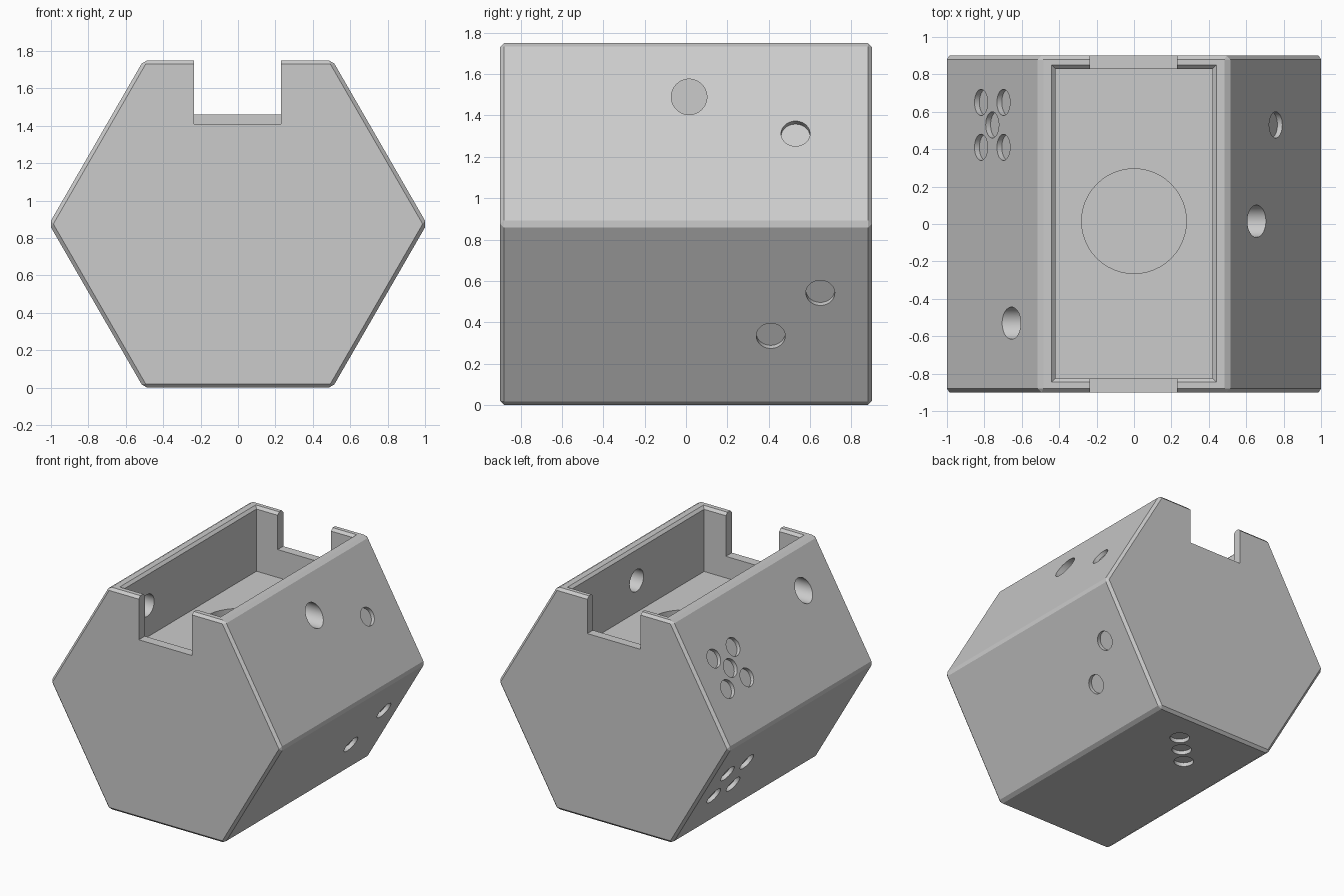
import bpy, bmesh, math
from mathutils import Vector, Matrix

if "Cube" in bpy.data.objects:
    bpy.data.objects.remove(bpy.data.objects["Cube"], do_unlink=True)

APOTHEM, HALF_LEN, BEVEL = 0.875, 0.9, 0.02
TOP = 2 * APOTHEM
PIP_R, PIP_DEPTH, PIP_STEP, PIP_Y = 0.07, 0.03, 0.12, 0.53
FLOOR = 1.24

grey = bpy.data.materials.new("plain grey")
grey.use_nodes = True
colour = (0.6, 0.6, 0.6, 1)
grey.diffuse_color = colour
grey.node_tree.nodes["Principled BSDF"].inputs["Base Color"].default_value = colour


def make_object(name, bm):
    bmesh.ops.recalc_face_normals(bm, faces=bm.faces)
    mesh = bpy.data.meshes.new(name)
    bm.to_mesh(mesh)
    bm.free()
    mesh.materials.append(grey)
    obj = bpy.data.objects.new(name, mesh)
    bpy.context.collection.objects.link(obj)
    return obj


def box(name, low, high, flare=0):
    """Box between two corners; flare widens its upper face."""
    bm = bmesh.new()
    bmesh.ops.create_cube(bm, size=1)
    low, high = Vector(low), Vector(high)
    for v in bm.verts:
        up = v.co.z > 0
        out = Vector((math.copysign(flare, v.co.x), math.copysign(flare, v.co.y), 0))
        v.co = (low + high) / 2 + v.co * (high - low) + (out if up else Vector())
    return make_object(name, bm)


def cylinder(name, centre, axis, radius, length):
    bm = bmesh.new()
    turn = Vector(axis).to_track_quat('Z', 'Y').to_matrix().to_4x4()
    bmesh.ops.create_cone(bm, cap_ends=True, segments=48, radius1=radius, radius2=radius,
                          depth=length, matrix=Matrix.Translation(centre) @ turn)
    return make_object(name, bm)


# Hexagonal body with chamfered edges
bm = bmesh.new()
radius = APOTHEM / math.cos(math.pi / 6)
ring = [bm.verts.new((radius * math.cos(i * math.pi / 3), -HALF_LEN,
                      APOTHEM + radius * math.sin(i * math.pi / 3))) for i in range(6)]
face = bm.faces.new(ring)
moved = bmesh.ops.extrude_face_region(bm, geom=[face])["geom"]
bmesh.ops.translate(bm, vec=(0, 2 * HALF_LEN, 0),
                    verts=[g for g in moved if isinstance(g, bmesh.types.BMVert)])
bmesh.ops.recalc_face_normals(bm, faces=bm.faces)
bmesh.ops.bevel(bm, geom=bm.edges[:], offset=BEVEL, segments=1, affect='EDGES')
body = make_object("hexagonal_body", bm)

# Open pocket with chamfered rim, round recess in its floor, and end notches
cutters = [
    box("pocket", (-0.42, -0.825, FLOOR), (0.42, 0.83, TOP + 0.1)),
    box("pocket_rim", (-0.42, -0.825, TOP - BEVEL), (0.42, 0.83, TOP), BEVEL),
    box("rim_clearance", (-0.44, -0.845, TOP), (0.44, 0.85, TOP + 0.1)),
    cylinder("floor_recess", (0, 0.015, FLOOR), (0, 0, 1), 0.28, 0.4),
    box("front_notch", (-0.235, -1, 1.41), (0.23, -0.8, 2)),
    box("back_notch", (-0.235, 0.8, 1.46), (0.23, 1, 2)),
]

# One round hole through each side wall
for side, y in ((1, 0.015), (-1, -0.53)):
    cutters.append(cylinder("wall_hole", (side * 0.6, y, 1.49), (1, 0, 0), 0.086, 0.5))

# Shallow pips: face angle, then (across, along) grid positions
four = [(a, b) for a in (-1, 1) for b in (-1, 1)]
pips = {30: [(0, 0)], -30: [(1, 1), (-1, -1)], -90: [(1, 1), (0, 0), (-1, -1)],
        210: four, 150: four + [(0, 0)]}
for angle, spots in pips.items():
    t = math.radians(angle)
    normal = Vector((math.cos(t), 0, math.sin(t)))
    across = Vector((-math.sin(t), 0, math.cos(t)))
    middle = Vector((0, PIP_Y, APOTHEM)) + normal * APOTHEM
    for a, b in spots:
        centre = middle + across * a * PIP_STEP + Vector((0, b * PIP_STEP, 0))
        cutters.append(cylinder("pip", centre, normal, PIP_R, 2 * PIP_DEPTH))

# Carve everything out of the body
bpy.context.view_layer.objects.active = body
for cutter in cutters:
    cutter.hide_render = True
    mod = body.modifiers.new("cut", 'BOOLEAN')
    mod.operation, mod.solver, mod.object = 'DIFFERENCE', 'EXACT', cutter
    bpy.ops.object.modifier_apply(modifier=mod.name)
for cutter in cutters:
    bpy.data.objects.remove(cutter, do_unlink=True)

# Smooth round walls, crisp edges
for obj in bpy.context.selected_objects:
    obj.select_set(False)
body.select_set(True)
bpy.ops.object.shade_smooth_by_angle(angle=math.radians(25))
